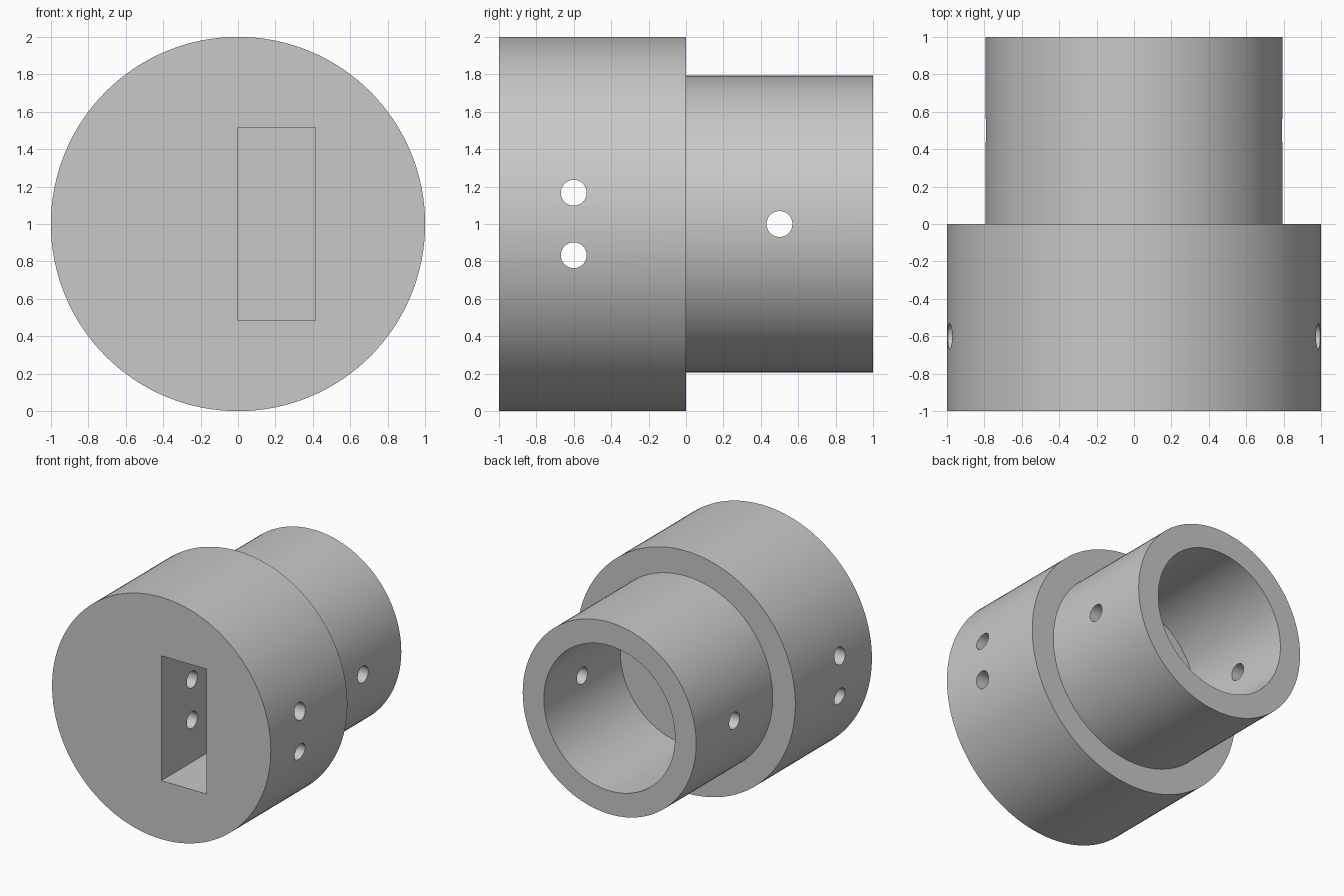
import bpy, bmesh, math
from mathutils import Matrix

cube = bpy.data.objects.get("Cube")
if cube:
    bpy.data.objects.remove(cube, do_unlink=True)

SEGMENTS = 128
AXIS_Z = 1.0

# Single grey material
grey = bpy.data.materials.new("plain grey")
grey.use_nodes = True
colour = (0.58, 0.58, 0.58, 1)
grey.diffuse_color = colour
grey.node_tree.nodes["Principled BSDF"].inputs["Base Color"].default_value = colour


def make_object(name, bm):
    bmesh.ops.recalc_face_normals(bm, faces=bm.faces[:])
    mesh = bpy.data.meshes.new(name)
    bm.to_mesh(mesh)
    bm.free()
    mesh.materials.append(grey)
    obj = bpy.data.objects.new(name, mesh)
    bpy.context.collection.objects.link(obj)
    return obj


def lathe(name, profile):
    """Turn (radius, y) points around the horizontal axis, capping both ends."""
    bm = bmesh.new()
    rings = []
    for radius, y in profile:
        angles = [2 * math.pi * i / SEGMENTS for i in range(SEGMENTS)]
        rings.append([bm.verts.new((radius * math.cos(a), y, AXIS_Z + radius * math.sin(a)))
                      for a in angles])
    for a, b in zip(rings, rings[1:]):
        for i in range(SEGMENTS):
            j = (i + 1) % SEGMENTS
            bm.faces.new((a[i], a[j], b[j], b[i]))
    bm.faces.new(rings[0])
    bm.faces.new(rings[-1])
    return make_object(name, bm)


def cross_hole(name, y, z):
    """Cutter for a pin hole running across the whole width."""
    bm = bmesh.new()
    turn = Matrix.Translation((0, y, z)) @ Matrix.Rotation(math.pi / 2, 4, 'Y')
    bmesh.ops.create_cone(bm, cap_ends=True, segments=48, radius1=0.069,
                          radius2=0.069, depth=2.4, matrix=turn)
    return make_object(name, bm)


def box(name, low, high):
    bm = bmesh.new()
    size = [h - l for l, h in zip(low, high)]
    middle = [(h + l) / 2 for l, h in zip(low, high)]
    bmesh.ops.create_cube(bm, size=1,
                          matrix=Matrix.Translation(middle) @ Matrix.Diagonal((*size, 1)))
    return make_object(name, bm)


# Stepped body: wide collar in front, hollow sleeve behind
body = lathe("stepped_coupling", [(1, -1), (1, 0), (0.793, 0), (0.793, 1),
                                  (0.6, 1), (0.6, 0)])

# Off-centre rectangular socket and the pin holes
cutters = [
    box("socket_cutter", (0, -1.2, AXIS_Z - 0.516), (0.413, -0.2, AXIS_Z + 0.516)),
    cross_hole("upper_collar_hole_cutter", -0.6, AXIS_Z + 0.167),
    cross_hole("lower_collar_hole_cutter", -0.6, AXIS_Z - 0.167),
    cross_hole("sleeve_hole_cutter", 0.5, AXIS_Z),
]

bpy.ops.object.select_all(action='DESELECT')
body.select_set(True)
bpy.context.view_layer.objects.active = body
for cutter in cutters:
    cutter.hide_render = True
    cut = body.modifiers.new(cutter.name, 'BOOLEAN')
    cut.operation = 'DIFFERENCE'
    cut.solver = 'EXACT'
    cut.object = cutter
    bpy.ops.object.modifier_apply(modifier=cut.name)
    bpy.data.objects.remove(cutter, do_unlink=True)

bpy.ops.object.shade_smooth_by_angle(angle=math.radians(30))
